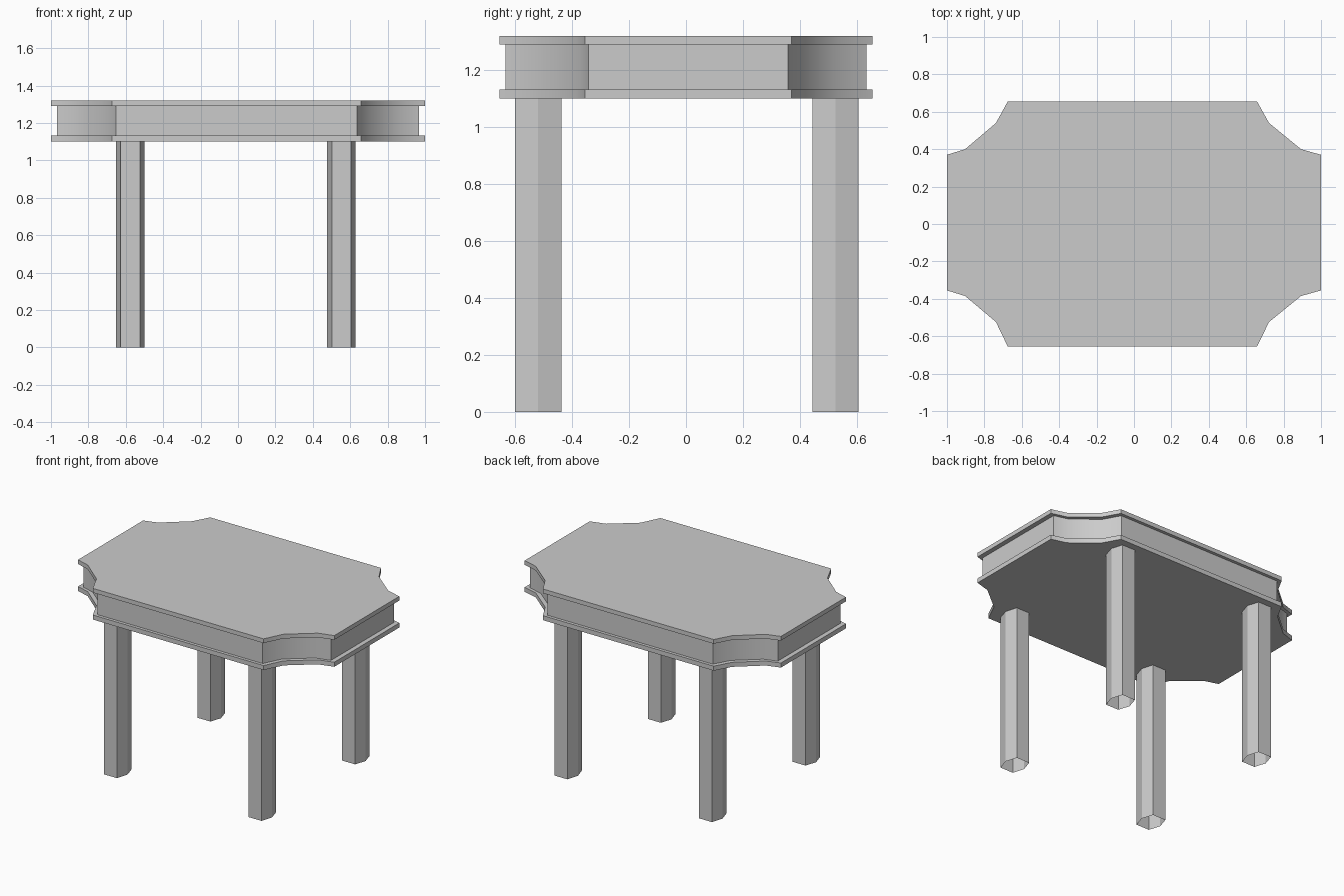
import bpy
import bmesh
import math

cube = bpy.data.objects.get("Cube")
if cube:
    bpy.data.objects.remove(cube, do_unlink=True)

grey = bpy.data.materials.new("plain grey")
grey.use_nodes = True
grey.diffuse_color = (0.6, 0.6, 0.6, 1)
grey.node_tree.nodes["Principled BSDF"].inputs["Base Color"].default_value = (0.6, 0.6, 0.6, 1)


def prism(name, outline, z0, z1, capped=True):
    """Extrude an outline upwards, with or without end faces."""
    bm = bmesh.new()
    low = [bm.verts.new((x, y, z0)) for x, y in outline]
    high = [bm.verts.new((x, y, z1)) for x, y in outline]
    n = len(outline)
    for i in range(n):
        j = (i + 1) % n
        bm.faces.new((low[i], low[j], high[j], high[i]))
    if capped:
        bm.faces.new(low[::-1])
        bm.faces.new(high)
    mesh = bpy.data.meshes.new(name)
    bm.to_mesh(mesh)
    bm.free()
    mesh.materials.append(grey)
    obj = bpy.data.objects.new(name, mesh)
    bpy.context.collection.objects.link(obj)
    return obj


def smooth(obj):
    bpy.ops.object.select_all(action='DESELECT')
    obj.select_set(True)
    bpy.context.view_layer.objects.active = obj
    bpy.ops.object.shade_smooth_by_angle(angle=math.radians(30))


# Table outline: rectangle with scooped corners, counter-clockwise
right_back = [(1, 0.37), (0.893, 0.40), (0.722, 0.54), (0.658, 0.655)]
left_back = [(-0.675, 0.655), (-0.738, 0.54), (-0.903, 0.40), (-1, 0.37)]
left_front = [(-1, -0.355), (-0.903, -0.385), (-0.738, -0.524), (-0.675, -0.655)]
right_front = [(0.658, -0.655), (0.722, -0.524), (0.893, -0.385), (1, -0.355)]
outline = right_back + left_back + left_front + right_front
inner = [(x * 0.967, y * 0.967) for x, y in outline]

# Top board, recessed apron and lower board
smooth(prism("table_top", outline, 1.29, 1.32))
smooth(prism("apron", inner, 1.132, 1.29, capped=False))
smooth(prism("lower_board", outline, 1.10, 1.132))

# Hollow six-sided legs, open at the foot
section = [(0.076, 0), (0.051, 0.081), (-0.051, 0.081),
           (-0.076, 0), (-0.051, -0.081), (0.051, -0.081)]
for side, cx in (("right", -0.576), ("left", 0.553)):
    for end, cy in (("front", -0.519), ("back", 0.525)):
        prism(f"{end}_{side}_leg", [(cx + x, cy + y) for x, y in section],
              0, 1.10, capped=False)
